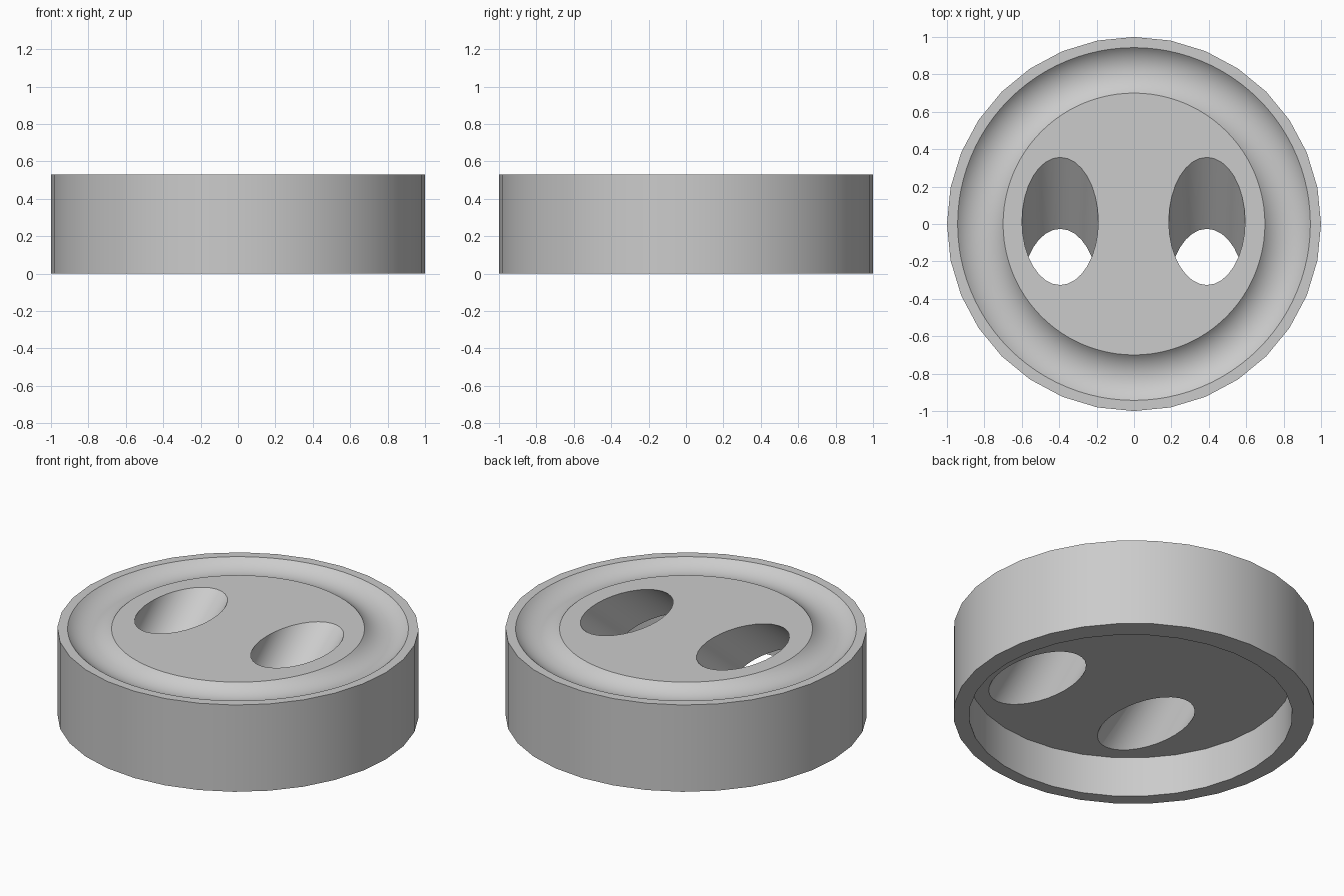
import bpy
from math import radians, cos, sin, tan

old = bpy.data.objects.get("Cube")
if old:
    bpy.data.objects.remove(old, do_unlink=True)

HEIGHT = 0.53
CEILING = 0.245         # underside of the top plate
GROOVE_IN, GROOVE_OUT = 0.70, 0.943
GROOVE_EDGE = radians(45)   # steepness of the groove at its rims
TILT = radians(53.3)
HOLE_RADIUS = 0.204

grey = bpy.data.materials.new("plain grey")
grey.use_nodes = True
colour = (0.6, 0.6, 0.6, 1)
grey.diffuse_color = colour
grey.node_tree.nodes["Principled BSDF"].inputs["Base Color"].default_value = colour


def cylinder(name, radius, bottom, top, y=0):
    bpy.ops.mesh.primitive_cylinder_add(
        vertices=32, radius=radius, depth=top - bottom,
        location=(0, y, (bottom + top) / 2))
    obj = bpy.context.object
    obj.name = name
    obj.data.materials.append(grey)
    return obj


def cut(body, cutter):
    """Subtract the cutter from the body, then discard it."""
    cutter.hide_render = True
    mod = body.modifiers.new("cut", 'BOOLEAN')
    mod.operation = 'DIFFERENCE'
    mod.solver = 'EXACT'
    mod.object = cutter
    bpy.context.view_layer.objects.active = body
    bpy.ops.object.modifier_apply(modifier=mod.name)
    bpy.data.objects.remove(cutter, do_unlink=True)


# Round body, with a slightly off-centre hollow underneath
body = cylinder("button_disc", 1, 0, HEIGHT)
cut(body, cylinder("hollow_cutter", 0.895, -0.1, CEILING, y=-0.028))

# Shallow rounded ring groove in the top face
tube = (GROOVE_OUT - GROOVE_IN) / 2 / sin(GROOVE_EDGE)
bpy.ops.mesh.primitive_torus_add(
    major_radius=(GROOVE_IN + GROOVE_OUT) / 2, minor_radius=tube,
    major_segments=96, minor_segments=80,
    location=(0, 0, HEIGHT + tube * cos(GROOVE_EDGE)))
groove = bpy.context.object
groove.name = "groove_cutter"
groove.data.materials.append(grey)
cut(body, groove)

# Two slanted round holes through the plate
mid_z = (HEIGHT + CEILING) / 2
mid_y = 0.015 - tan(TILT) * (HEIGHT - mid_z)
for x in (-0.395, 0.39):
    hole = cylinder("hole_cutter", HOLE_RADIUS, -0.54, 0.54)
    hole.location = (x, mid_y, mid_z)
    hole.rotation_euler.x = -TILT
    cut(body, hole)

# Smooth curved walls, crisp rims
bpy.ops.object.select_all(action='DESELECT')
body.select_set(True)
bpy.context.view_layer.objects.active = body
bpy.ops.object.shade_smooth_by_angle(angle=radians(30))
